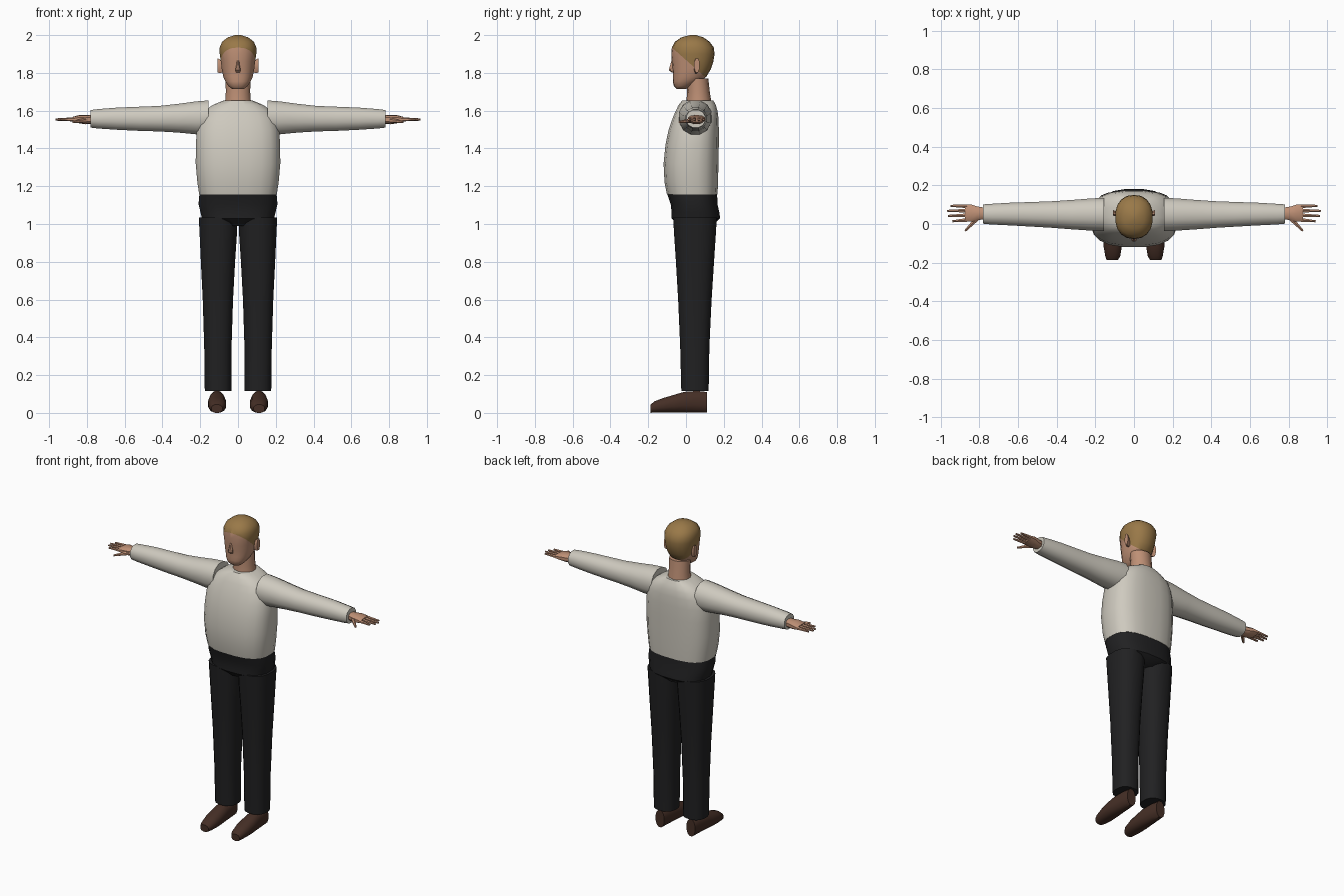
import bpy, bmesh, math
from mathutils import Vector


def material(name, color):
    m = bpy.data.materials.new(name)
    m.diffuse_color = (*color, 1)
    return m


KNIT = material("cream knit", (0.62, 0.59, 0.52))
CLOTH = material("black cloth", (0.015, 0.015, 0.016))
SKIN = material("skin", (0.52, 0.28, 0.18))
HAIR = material("blond hair", (0.32, 0.19, 0.065))
LEATHER = material("brown leather", (0.06, 0.028, 0.019))


def finish(name, bm, mats, angle=40):
    bmesh.ops.recalc_face_normals(bm, faces=bm.faces)
    me = bpy.data.meshes.new(name)
    bm.to_mesh(me)
    bm.free()
    for m in mats:
        me.materials.append(m)
    ob = bpy.data.objects.new(name, me)
    bpy.context.collection.objects.link(ob)
    bpy.ops.object.select_all(action='DESELECT')
    ob.select_set(True)
    bpy.context.view_layer.objects.active = ob
    bpy.ops.object.shade_smooth_by_angle(angle=math.radians(angle))
    return ob


def loft(bm, axis, rings, n=16, power=2.0, side=1):
    """Skin rings of (position, u_min, u_max, v_min, v_max) along an axis.
    u, v are the two remaining axes in xyz order; side=-1 mirrors in x."""
    loops = []
    for pos, u0, u1, v0, v1 in rings:
        loop = []
        for i in range(n):
            a = 2 * math.pi * (i + 0.5) / n
            c, s = math.cos(a), math.sin(a)
            u = (u0 + u1) / 2 + (u1 - u0) / 2 * math.copysign(abs(c) ** (2 / power), c)
            v = (v0 + v1) / 2 + (v1 - v0) / 2 * math.copysign(abs(s) ** (2 / power), s)
            p = {'x': (pos, u, v), 'y': (u, pos, v), 'z': (u, v, pos)}[axis]
            loop.append(bm.verts.new((p[0] * side, p[1], p[2])))
        loops.append(loop)
    for a, b in zip(loops, loops[1:]):
        for i in range(n):
            j = (i + 1) % n
            bm.faces.new((a[i], a[j], b[j], b[i]))
    bm.faces.new(loops[0])
    bm.faces.new(loops[-1])


def part(name, mat, axis, rings, n=16, power=2.0, side=1):
    bm = bmesh.new()
    loft(bm, axis, rings, n, power, side)
    return finish(name, bm, [mat])


def rod(bm, a, b, r0, r1, n=6):
    """Tapered finger between two points."""
    a, b = Vector(a), Vector(b)
    rot = (b - a).to_track_quat('Z', 'Y').to_matrix().to_4x4()
    rot.translation = (a + b) / 2
    bmesh.ops.create_cone(bm, cap_ends=True, segments=n, radius1=r0, radius2=r1,
                          depth=(b - a).length, matrix=rot)


def sym(z, half, y0, y1):
    return (z, -half, half, y0, y1)


# Sweater body
part("sweater_body", KNIT, 'z', [
    sym(1.155, 0.207, -0.102, 0.168), sym(1.22, 0.217, -0.115, 0.171),
    sym(1.32, 0.226, -0.12, 0.173), sym(1.42, 0.225, -0.11, 0.175),
    sym(1.50, 0.22, -0.093, 0.175), sym(1.56, 0.203, -0.072, 0.173),
    sym(1.60, 0.178, -0.055, 0.168), sym(1.63, 0.135, -0.04, 0.158),
    sym(1.655, 0.075, -0.02, 0.145)], 20, 2.7)

# Trouser hips, ending in a shallow wedge between the legs
part("trouser_hips", CLOTH, 'z', [
    sym(0.99, 0.06, -0.04, 0.14), sym(1.03, 0.193, -0.078, 0.182),
    sym(1.06, 0.20, -0.077, 0.178), sym(1.105, 0.211, -0.082, 0.168),
    sym(1.16, 0.206, -0.101, 0.166)], 20, 2.6)

# Neck
part("neck", SKIN, 'z', [
    sym(1.62, 0.073, 0.0, 0.137), sym(1.66, 0.069, 0.003, 0.132),
    sym(1.70, 0.066, 0.006, 0.126), sym(1.77, 0.068, 0.005, 0.118)], 14)

# Head: one skull, cut along a slanted hairline and coloured on each side of it
bm = bmesh.new()
loft(bm, 'z', [
    sym(1.715, 0.032, -0.048, 0.0), sym(1.73, 0.052, -0.064, 0.03),
    sym(1.755, 0.068, -0.07, 0.075), sym(1.78, 0.079, -0.068, 0.108),
    sym(1.82, 0.087, -0.072, 0.132), sym(1.86, 0.092, -0.075, 0.145),
    sym(1.90, 0.098, -0.078, 0.151), sym(1.935, 0.098, -0.075, 0.147),
    sym(1.965, 0.085, -0.058, 0.125), sym(1.988, 0.055, -0.025, 0.092),
    sym(2.0, 0.016, 0.02, 0.052)], 18, 2.25)
origin, normal = Vector((0, -0.075, 1.935)), Vector((0, 0.89, 1)).normalized()
bmesh.ops.bisect_plane(bm, geom=bm.verts[:] + bm.edges[:] + bm.faces[:],
                       plane_co=origin, plane_no=normal)
for f in bm.faces:
    f.material_index = int((f.calc_center_median() - origin).dot(normal) > 0)
finish("head", bm, [SKIN, HAIR])

# Nose
part("nose", SKIN, 'z', [
    sym(1.803, 0.012, -0.078, -0.06), sym(1.815, 0.015, -0.092, -0.06),
    sym(1.84, 0.01, -0.085, -0.06), sym(1.87, 0.006, -0.076, -0.06)], 8)

for side, tag in ((1, "left"), (-1, "right")):
    # Ear
    part("ear_" + tag, SKIN, 'x', [
        (0.08, 0.042, 0.062, 1.80, 1.86), (0.097, 0.04, 0.068, 1.795, 1.875),
        (0.108, 0.042, 0.074, 1.80, 1.88)], 8, 2, side)

    # Sleeve
    part("sleeve_" + tag, KNIT, 'x', [
        (0.155, -0.04, 0.138, 1.475, 1.657), (0.22, -0.037, 0.135, 1.472, 1.652),
        (0.32, -0.03, 0.127, 1.482, 1.638), (0.42, -0.022, 0.12, 1.488, 1.627),
        (0.52, -0.016, 0.116, 1.491, 1.623), (0.64, -0.009, 0.112, 1.497, 1.618),
        (0.74, -0.004, 0.106, 1.504, 1.61), (0.78, 0.0, 0.103, 1.509, 1.605)],
        12, 2.2, side)

    # Hand with fingers and thumb
    bm = bmesh.new()
    loft(bm, 'x', [
        (0.77, 0.025, 0.085, 1.53, 1.578), (0.81, 0.018, 0.092, 1.528, 1.577),
        (0.84, 0.01, 0.102, 1.533, 1.577), (0.875, 0.011, 0.104, 1.54, 1.567)],
        10, 2.6, side)
    for y0, y1, tip in ((0.021, 0.014, 0.94), (0.045, 0.042, 0.962),
                        (0.069, 0.068, 0.966), (0.092, 0.094, 0.95)):
        rod(bm, (side * 0.865, y0, 1.554), (side * tip, y1, 1.553), 0.011, 0.006)
    rod(bm, (side * 0.81, 0.03, 1.548), (side * 0.873, -0.035, 1.54), 0.014, 0.006)
    finish("hand_" + tag, bm, [SKIN])

    # Trouser leg
    part("trouser_leg_" + tag, CLOTH, 'z', [
        (0.115, 0.034, 0.177, -0.026, 0.121), (0.35, 0.033, 0.18, -0.032, 0.125),
        (0.60, 0.025, 0.188, -0.043, 0.137), (0.80, 0.014, 0.198, -0.055, 0.15),
        (0.95, 0.004, 0.205, -0.065, 0.16), (1.035, 0.002, 0.209, -0.07, 0.165)],
        16, 2.4, side)

    # Shoe
    part("shoe_" + tag, LEATHER, 'y', [
        (-0.187, 0.082, 0.142, 0.0, 0.045), (-0.165, 0.07, 0.15, 0.0, 0.063),
        (-0.12, 0.062, 0.158, 0.0, 0.08), (-0.06, 0.062, 0.16, 0.0, 0.098),
        (-0.01, 0.066, 0.156, 0.0, 0.113), (0.06, 0.072, 0.15, 0.0, 0.118),
        (0.11, 0.08, 0.143, 0.0, 0.112)], 12, 2.3, side)
